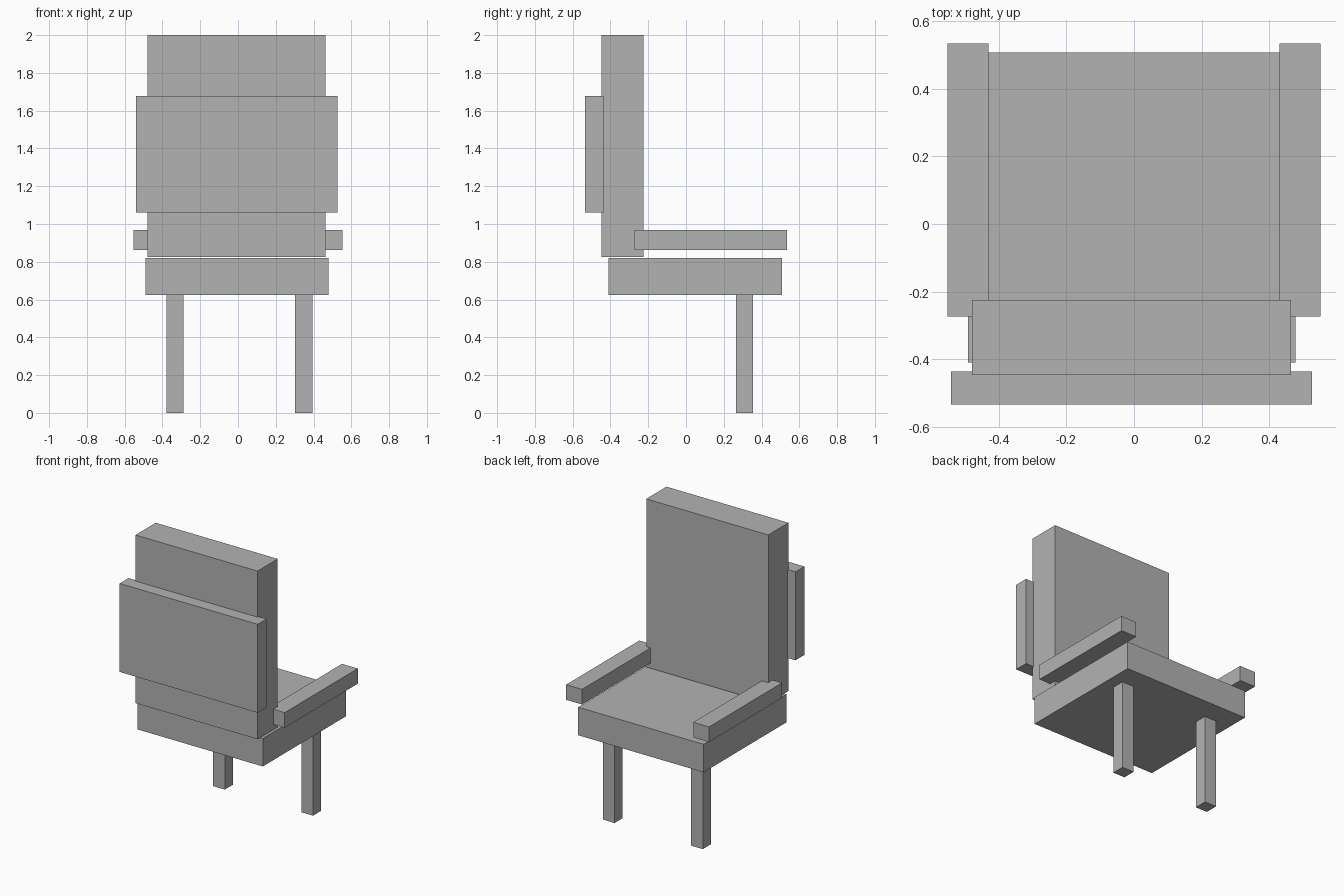
import bpy

if "Cube" in bpy.data.objects:
    bpy.data.objects.remove(bpy.data.objects["Cube"])

grey = bpy.data.materials.new("plain grey")
grey.diffuse_color = (0.45, 0.45, 0.45, 1)
grey.use_nodes = True
grey.node_tree.nodes["Principled BSDF"].inputs["Base Color"].default_value = grey.diffuse_color


def box(name, x, y, z):
    """Box given by its (min, max) range on each axis."""
    bpy.ops.mesh.primitive_cube_add(size=1)
    ob = bpy.context.object
    ob.name = name
    ob.location = [(a + b) / 2 for a, b in (x, y, z)]
    ob.scale = [b - a for a, b in (x, y, z)]
    bpy.ops.object.transform_apply(location=False, rotation=False, scale=True)
    ob.data.materials.append(grey)


# Seat and backrest
box("seat", (-0.491, 0.478), (-0.409, 0.507), (0.624, 0.82))
box("backrest", (-0.479, 0.464), (-0.447, -0.224), (0.825, 2.0))

# Panel on the rear of the backrest
box("rear_panel", (-0.541, 0.526), (-0.534, -0.436), (1.06, 1.678))

# Armrests, one on each side
for side, x in (("left", (-0.552, -0.43)), ("right", (0.43, 0.552))):
    box(side + "_armrest", x, (-0.273, 0.534), (0.862, 0.968))

# The two legs
for side, x in (("left", (-0.379, -0.288)), ("right", (0.303, 0.394))):
    box(side + "_leg", x, (0.266, 0.356), (0.0, 0.624))
